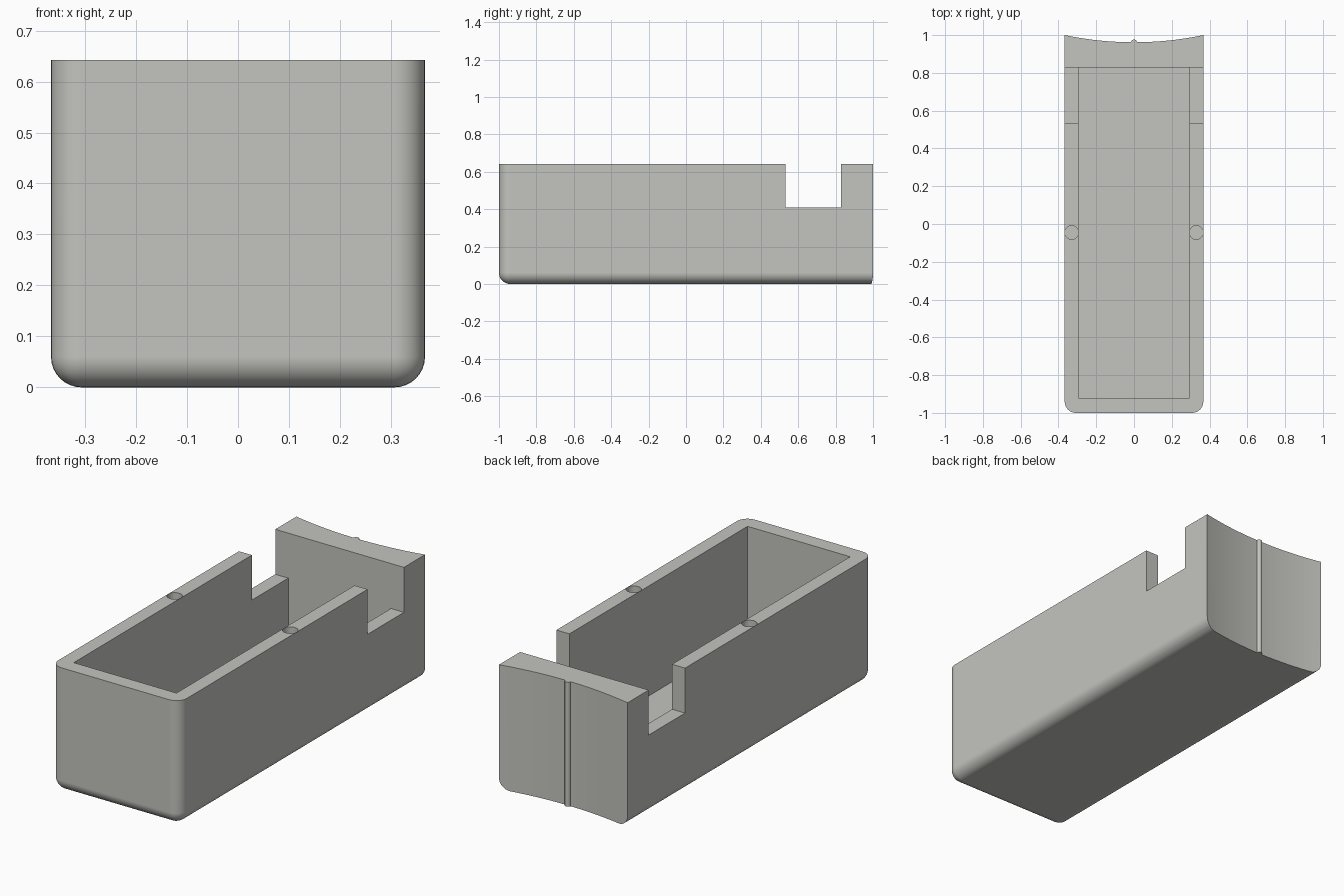
import bpy, bmesh, math

if "Cube" in bpy.data.objects:
    bpy.data.objects.remove(bpy.data.objects["Cube"])

W, H = 0.367, 0.642          # half width, height
WALL_IN, FLOOR = 0.293, 0.075
BACK_Y, BACK_R = 0.962, 1.79  # hollowed back face: lowest point and radius

grey = bpy.data.materials.new("warm grey")
grey.diffuse_color = (0.55, 0.55, 0.52, 1)
grey.use_nodes = True
grey.node_tree.nodes["Principled BSDF"].inputs["Base Color"].default_value = grey.diffuse_color


def finish(name, bm):
    bmesh.ops.recalc_face_normals(bm, faces=bm.faces)
    mesh = bpy.data.meshes.new(name)
    bm.to_mesh(mesh)
    bm.free()
    mesh.materials.append(grey)
    ob = bpy.data.objects.new(name, mesh)
    bpy.context.collection.objects.link(ob)
    return ob


def box_bm(lo, hi):
    bm = bmesh.new()
    bmesh.ops.create_cube(bm, size=1)
    for v in bm.verts:
        v.co = [(a + b) / 2 + c * (b - a) for a, b, c in zip(lo, hi, v.co)]
    return bm


def cylinder(name, x, y, r, z0, z1, segments):
    bm = bmesh.new()
    bmesh.ops.create_cone(bm, cap_ends=True, segments=segments,
                          radius1=r, radius2=r, depth=z1 - z0)
    bmesh.ops.translate(bm, vec=(x, y, (z0 + z1) / 2), verts=bm.verts)
    return finish(name, bm)


def activate(ob):
    bpy.ops.object.select_all(action='DESELECT')
    ob.select_set(True)
    bpy.context.view_layer.objects.active = ob


def cut(ob, cutter):
    mod = ob.modifiers.new("cut", 'BOOLEAN')
    mod.operation, mod.solver, mod.object = 'DIFFERENCE', 'EXACT', cutter
    activate(ob)
    bpy.ops.object.modifier_apply(modifier=mod.name)
    bpy.data.objects.remove(cutter)


# Outer body: rounded front uprights and rounded bottom edges, square back
bm = box_bm((-W, -1, 0), (W, 1.05, H))
rounded = []
for e in bm.edges:
    a, b = e.verts[0].co, e.verts[1].co
    upright_front = a.y < -0.9 and b.y < -0.9 and abs(a.z - b.z) > 0.1
    bottom = a.z < 0.01 and b.z < 0.01 and not (a.y > 0.9 and b.y > 0.9)
    if upright_front or bottom:
        rounded.append(e)
bmesh.ops.bevel(bm, geom=rounded, offset=0.06, segments=8, profile=0.5,
                affect='EDGES', clamp_overlap=True)
body = finish("tray_body", bm)

# Hollow back face, inner cavity and cross notch
cut(body, cylinder("back_cutter", 0, BACK_Y + BACK_R, BACK_R, -0.2, 1, 256))
cut(body, finish("cavity_cutter", box_bm((-WALL_IN, -0.92, FLOOR), (WALL_IN, 0.828, 1))))
cut(body, finish("notch_cutter", box_bm((-1, 0.532, 0.41), (1, 0.828, 1))))

# Round sockets in the side wall tops
for side in (-1, 1):
    cut(body, cylinder("socket_cutter", side * 0.33, -0.045, 0.0362, H - 0.08, 1, 32))

# Thin half-round rib down the middle of the back
rib = cylinder("back_rib", 0, BACK_Y, 0.015, 0, H, 24)

for ob in (body, rib):
    activate(ob)
    bpy.ops.object.shade_smooth_by_angle(angle=math.radians(30))
    weighted = ob.modifiers.new("weighted normals", 'WEIGHTED_NORMAL')
    weighted.keep_sharp = True
